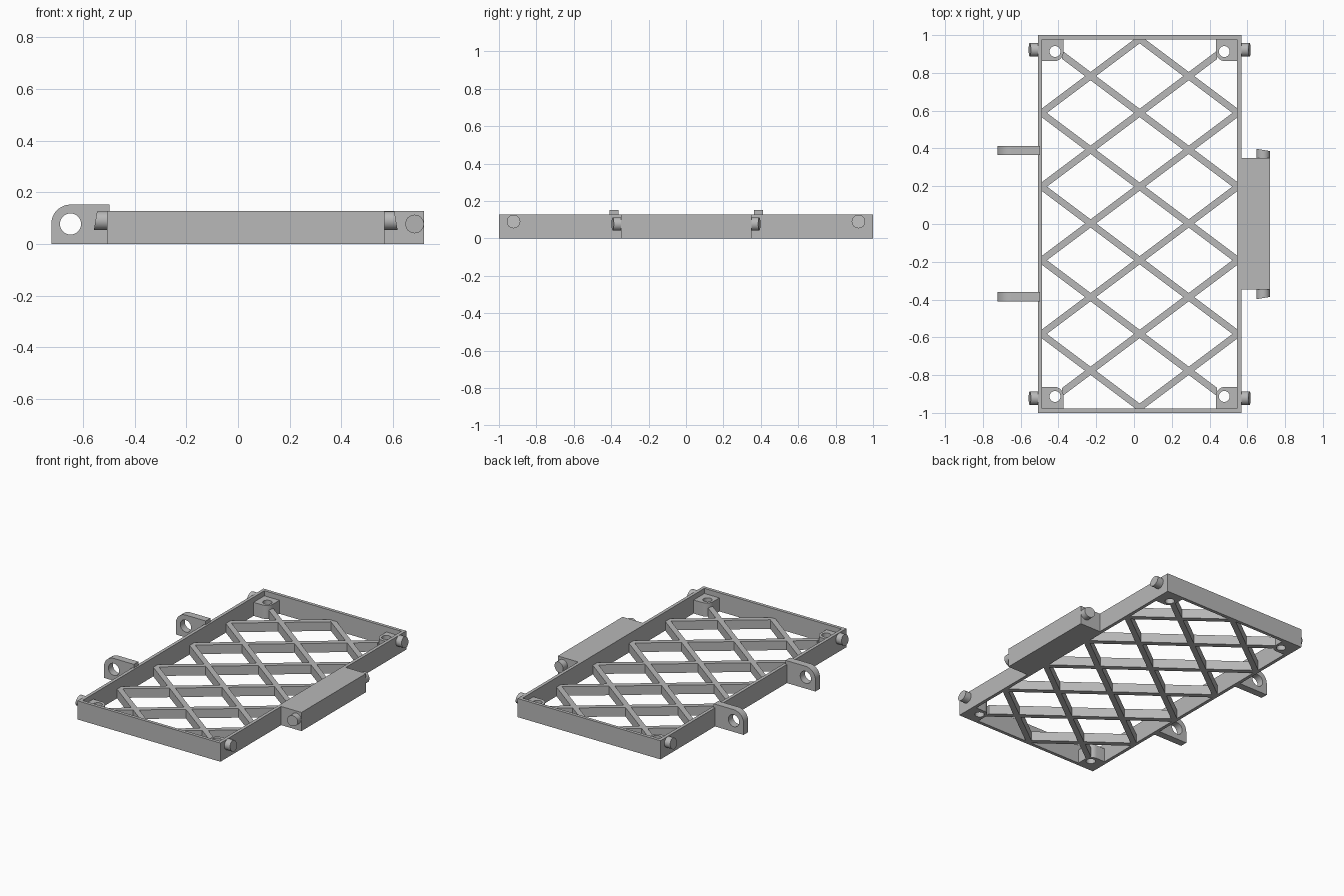
import bpy, bmesh, math
from mathutils import Matrix, Vector

if "Cube" in bpy.data.objects:
    bpy.data.objects.remove(bpy.data.objects["Cube"])

gray = bpy.data.materials.new("plain_gray")
gray.use_nodes = True
gray.diffuse_color = (0.48, 0.48, 0.48, 1)
gray.node_tree.nodes["Principled BSDF"].inputs["Base Color"].default_value = gray.diffuse_color

CX = 0.03               # middle of the frame in x
HX, HY, H = 0.538, 1.0, 0.127
WALL = 0.022
parts = []


def finish(name, bm):
    bmesh.ops.recalc_face_normals(bm, faces=bm.faces)
    mesh = bpy.data.meshes.new(name)
    bm.to_mesh(mesh)
    bm.free()
    mesh.materials.append(gray)
    obj = bpy.data.objects.new(name, mesh)
    bpy.context.collection.objects.link(obj)
    parts.append(obj)


def add_prism(bm, loops, depth, matrix=Matrix()):
    """Fill an outline (with optional hole loops) and extrude it along local z."""
    edges = []
    for loop in loops:
        vs = [bm.verts.new((x, y, 0)) for x, y in loop]
        edges += [bm.edges.new((a, b)) for a, b in zip(vs, vs[1:] + vs[:1])]
    made = bmesh.ops.triangle_fill(bm, edges=edges, normal=(0, 0, 1))["geom"]
    faces = [g for g in made if isinstance(g, bmesh.types.BMFace)]
    top = bmesh.ops.extrude_face_region(bm, geom=faces, use_keep_orig=True)["geom"]
    top = [g for g in top if isinstance(g, bmesh.types.BMVert)]
    bmesh.ops.translate(bm, verts=top, vec=(0, 0, depth))
    base = {v for f in faces for v in f.verts}
    bmesh.ops.transform(bm, verts=list(base) + top, matrix=matrix)


def prism(name, loops, depth, matrix=Matrix()):
    bm = bmesh.new()
    add_prism(bm, loops, depth, matrix)
    finish(name, bm)


def rect(x0, x1, y0, y1):
    return [(x0, y0), (x1, y0), (x1, y1), (x0, y1)]


def arc(cx, cy, r, start, end, n):
    angles = [math.radians(start + (end - start) * i / n) for i in range(n + 1)]
    return [(cx + r * math.cos(a), cy + r * math.sin(a)) for a in angles]


def circle(cx, cy, r, n=32):
    return arc(cx, cy, r, 0, 360, n)[:-1]


def peg(name, base, axis, length, slant):
    """Round peg whose free end is cut at a slant, longest towards slant."""
    axis, slant = Vector(axis), Vector(slant)
    bm = bmesh.new()
    r, root = 0.036, 0.01
    bmesh.ops.create_cone(bm, cap_ends=True, segments=32, radius1=r, radius2=r,
                          depth=length + root)
    turn = Vector((0, 0, 1)).rotation_difference(axis).to_matrix().to_4x4()
    centre = Vector(base) + axis * (length - root) / 2
    tips = [v for v in bm.verts if v.co.z > 0]
    bmesh.ops.transform(bm, verts=bm.verts, matrix=Matrix.Translation(centre) @ turn)
    for v in tips:
        side = (v.co - Vector(base)).dot(slant) / r
        v.co += axis * 0.006 * (side - 1)
    finish(name, bm)


# Outer frame
prism("frame", [rect(CX - HX, CX + HX, -HY, HY),
                rect(CX - HX + WALL, CX + HX - WALL, -HY + WALL, HY - WALL)], H)

# Crossing lattice bars, stopping at the walls or the corner bosses
bm = bmesh.new()
half = 0.022
for k in range(6):
    mid = -0.972 + 0.39 * k
    for s in (-0.75, 0.75):
        ends = []
        for e in (-1, 1):
            reach = abs(mid + s * e * 0.52)
            ends.append(e * (0 if reach > 1.1 else 0.41 if reach > 0.9 else 0.527))
        a, b = ends
        outline = [(CX + a, mid + s * a - half), (CX + b, mid + s * b - half),
                   (CX + b, mid + s * b + half), (CX + a, mid + s * a + half)]
        add_prism(bm, [outline], 0.062)
finish("lattice", bm)

# Corner screw bosses and frame pegs
for sx, x_name in ((-1, "right"), (1, "left")):
    for sy, y_name in ((-1, "front"), (1, "back")):
        tag = f"{y_name}_{x_name}"
        inner, outer = 0.403, HX - WALL / 2
        low, high = 0.862, HY - WALL / 2
        outline = [(outer, low), (outer, high), (inner, high)]
        outline += arc(inner + 0.05, low + 0.05, 0.05, 180, 270, 8)
        loops = [[(CX + sx * x, sy * y) for x, y in loop]
                 for loop in (outline, circle(0.448, 0.913, 0.029))]
        prism("boss_" + tag, loops, 0.092)
        peg("frame_peg_" + tag, (CX + sx * HX, sy * 0.922, 0.09),
            (sx, 0, 0), 0.05, (0, 0, -1))

# Hinge lugs: upright plates with a rounded corner and an eye
upright = Matrix.Rotation(math.radians(90), 4, "X")
lug = [(-0.723, 0), (CX - HX + 0.01, 0), (CX - HX + 0.01, 0.152)]
lug += arc(-0.649, 0.078, 0.074, 90, 180, 16)
for y, tag in ((-0.36, "front"), (0.413, "back")):
    prism("hinge_lug_" + tag, [lug, circle(-0.649, 0.077, 0.041)], 0.049,
          Matrix.Translation((0, y, 0)) @ upright)

# Hinge block with a peg on each end
prism("hinge_block", [rect(CX + HX - 0.01, 0.721, -0.347, 0.349)], H)
for sy, tag in ((-1, "front"), (1, "back")):
    peg("hinge_peg_" + tag, (0.684, sy * 0.348, 0.077), (0, sy, 0), 0.05, (-1, 0, 0))

# Smooth the round surfaces only
bpy.ops.object.select_all(action="DESELECT")
for obj in parts:
    obj.select_set(True)
bpy.context.view_layer.objects.active = parts[0]
bpy.ops.object.shade_smooth_by_angle(angle=math.radians(30))
